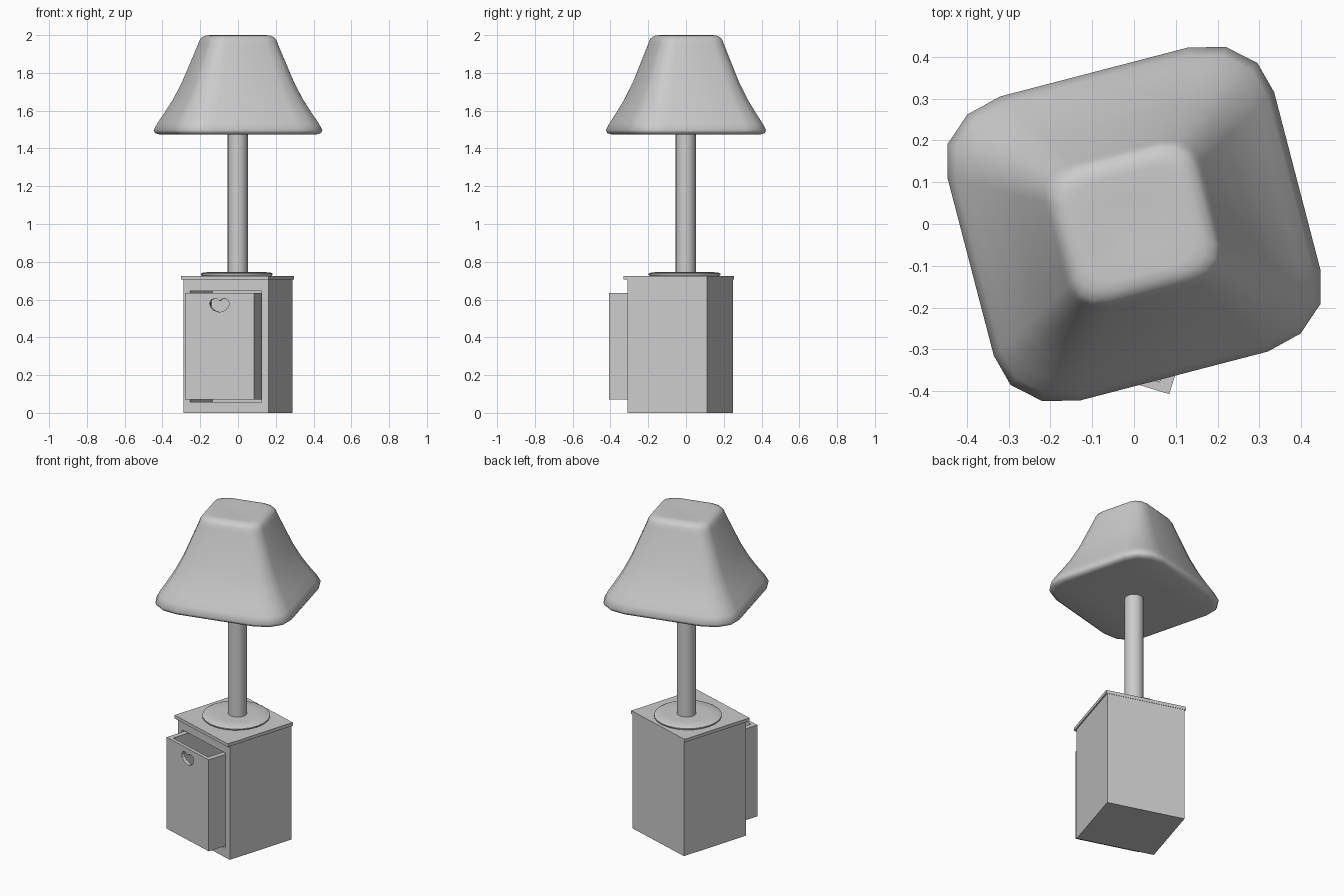
import bpy, bmesh, math
from mathutils import Matrix

if "Cube" in bpy.data.objects:
    bpy.data.objects.remove(bpy.data.objects["Cube"])

CABINET = Matrix.Translation((0, -0.03, 0)) @ Matrix.Rotation(math.radians(-17), 4, 'Z')
SHADE = Matrix.Rotation(math.radians(14.6), 4, 'Z')


def finish(name, bm, matrix, smooth=None):
    bm.transform(matrix)
    bmesh.ops.recalc_face_normals(bm, faces=bm.faces)
    mesh = bpy.data.meshes.new(name)
    bm.to_mesh(mesh)
    bm.free()
    ob = bpy.data.objects.new(name, mesh)
    bpy.context.collection.objects.link(ob)
    if smooth:
        bpy.ops.object.select_all(action='DESELECT')
        ob.select_set(True)
        bpy.context.view_layer.objects.active = ob
        bpy.ops.object.shade_smooth_by_angle(angle=math.radians(smooth))
    return ob


def box(name, x, y, z):
    bm = bmesh.new()
    bmesh.ops.create_cube(bm, size=1)
    for v in bm.verts:
        v.co = [r[0] if c < 0 else r[1] for c, r in zip(v.co, (x, y, z))]
    return finish(name, bm, CABINET)


def cut(ob, cutter):
    m = ob.modifiers.new("cut", 'BOOLEAN')
    m.operation, m.solver, m.object = 'DIFFERENCE', 'EXACT', cutter
    bpy.context.view_layer.objects.active = ob
    bpy.ops.object.modifier_apply(modifier=m.name)
    bpy.data.objects.remove(cutter, do_unlink=True)


def loft(name, outline, rings, matrix, smooth):
    """Stack scaled copies of an outline; rings are (scale, z)."""
    bm = bmesh.new()
    loops = [[bm.verts.new((x * s, y * s, z)) for x, y in outline] for s, z in rings]
    n = len(outline)
    for a, b in zip(loops, loops[1:]):
        for i in range(n):
            bm.faces.new((a[i], a[(i + 1) % n], b[(i + 1) % n], b[i]))
    bm.faces.new(loops[0])
    bm.faces.new(loops[-1])
    return finish(name, bm, matrix, smooth)


def circle(r, n):
    return [(r * math.cos(2 * math.pi * i / n), r * math.sin(2 * math.pi * i / n)) for i in range(n)]


# Cabinet body with a drawer opening, and its top board
body = box("cabinet_body", (-0.235, 0.235), (-0.22, 0.22), (0, 0.705))
cut(body, box("opening", (-0.198, 0.198), (-0.3, 0.19), (0.057, 0.645)))
box("cabinet_top", (-0.242, 0.242), (-0.24, 0.222), (0.705, 0.725))

# Pulled-out deep drawer, open on top
drawer = box("drawer", (-0.191, 0.191), (-0.336, 0.07), (0.07, 0.635))
cut(drawer, box("drawer_hollow", (-0.16, 0.16), (-0.315, 0.045), (0.1, 0.8)))

# Heart-shaped finger hole
half = [(0, 0.592), (0.012, 0.602), (0.03, 0.606), (0.047, 0.598), (0.055, 0.58),
        (0.049, 0.56), (0.032, 0.543), (0, 0.533)]
heart = half + [(-x, z) for x, z in half[-2:0:-1]]
bm = bmesh.new()
face = bm.faces.new([bm.verts.new((x, -0.4, z)) for x, z in heart])
ext = bmesh.ops.extrude_face_region(bm, geom=[face])
for v in ext["geom"]:
    if isinstance(v, bmesh.types.BMVert):
        v.co.y = -0.25
cut(drawer, finish("heart_cutter", bm, CABINET))

# Lamp foot and pole
loft("lamp_foot", circle(0.19, 24), [(0.93, 0.722), (1, 0.73), (1, 0.737), (0.93, 0.744), (0.6, 0.746)],
     Matrix.Translation((-0.007, -0.008, 0)), 60)
loft("lamp_pole", circle(0.054, 16), [(1, 0.735), (1, 1.49)], Matrix.Translation((-0.002, -0.002, 0)), 40)

# Lamp shade: rounded-square sections tapering to a soft top
corner = [(0.404, 0.22), (0.383, 0.298), (0.32, 0.354), (0.233, 0.376)]
outline = (corner + [(-x, y) for x, y in corner[::-1]] + [(-x, -y) for x, y in corner]
           + [(x, -y) for x, y in corner[::-1]])
loft("lamp_shade", outline,
     [(0.5, 1.473), (0.93, 1.474), (0.985, 1.481), (1, 1.497), (0.955, 1.535), (0.885, 1.58), (0.77, 1.66),
      (0.665, 1.75), (0.57, 1.85), (0.475, 1.95), (0.458, 1.972), (0.43, 1.988), (0.38, 1.998),
      (0.32, 2.0), (0.15, 1.995)], SHADE, 80)
